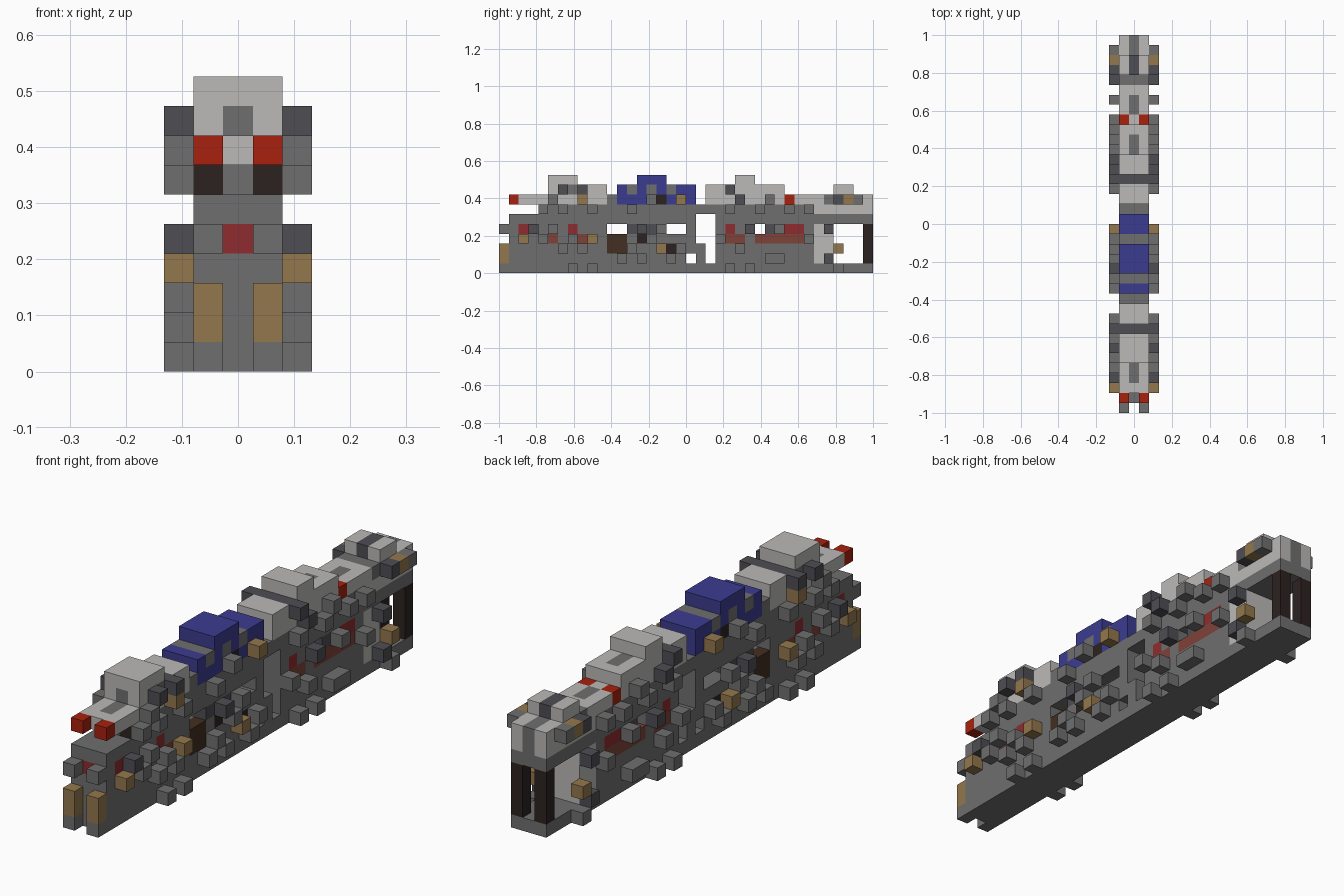
import bpy, bmesh
from mathutils import Vector

U = 2 / 38  # block size: 5 wide, 38 long, 10 high

old = bpy.data.objects.get("Cube")
if old:
    bpy.data.objects.remove(old, do_unlink=True)

PALETTE = {
    "light_grey": (187, 186, 184), "grey": (111, 111, 111), "dark_grey": (78, 77, 83),
    "red": (168, 33, 15), "maroon": (143, 44, 46), "rust": (126, 66, 56),
    "tan": (147, 119, 77), "blue": (59, 59, 144), "black_brown": (44, 34, 33),
    "brown": (66, 46, 33),
}


def linear(c):
    c /= 255
    return c / 12.92 if c < 0.04045 else ((c + 0.055) / 1.055) ** 2.4


MATS = {}
for name, rgb in PALETTE.items():
    mat = bpy.data.materials.new(name)
    col = (*[linear(c) for c in rgb], 1)
    mat.diffuse_color = col
    mat.use_nodes = True
    mat.node_tree.nodes["Principled BSDF"].inputs["Base Color"].default_value = col
    MATS[name] = mat

cells = {}  # (x, row, level) -> (part, colour)
CORE, SIDES, OUTER, MID = (-1, 0, 1), (-1, 1), (-2, 2), (0,)


def span(v):
    return range(v[0], v[1] + 1) if isinstance(v, tuple) else (v,)


def fill(part, xs, rows, levels, colour):
    for x in xs:
        for j in span(rows):
            for k in span(levels):
                cells[x, j, k] = (part, colour)


def paint(xs, rows, levels, colour):
    for x in xs:
        for j in span(rows):
            for k in span(levels):
                if (x, j, k) in cells:
                    cells[x, j, k] = (cells[x, j, k][0], colour)


def carve(xs, rows, levels):
    for x in xs:
        for j in span(rows):
            for k in span(levels):
                cells.pop((x, j, k), None)


# Lower hull
fill("hull", CORE, (1, 37), (0, 5), "grey")
fill("upper_deck", CORE, (4, 32), 6, "grey")
carve(CORE, 21, (1, 5))
carve(CORE, 20, (3, 5))
carve(CORE, 19, 1)
for rows in ((11, 12), (16, 18), 26):
    carve(CORE, rows, 4)
paint(SIDES, 4, 6, "black_brown")

# Front prongs
fill("front_prong", SIDES, 0, 0, "grey")
fill("front_prong", SIDES, 0, (1, 2), "tan")
fill("front_prong", SIDES, 0, 4, "grey")
paint(MID, 1, 4, "maroon")

# Side panels
for rows, levels, colour in (
        ((2, 3), 4, "maroon"), (5, 3, "rust"), ((7, 8), 3, "rust"), (7, 4, "maroon"),
        ((11, 12), (2, 3), "brown"), ((13, 15), 4, "dark_grey"), (14, 3, "black_brown"),
        (17, 2, "black_brown"), (23, 4, "maroon"), ((23, 24), 3, "rust"),
        (27, 4, "dark_grey"), ((26, 28), 3, "rust"), ((29, 30), 4, "maroon"),
        ((29, 30), 3, "rust")):
    paint(SIDES, rows, levels, colour)

# Front roof
fill("front_roof", CORE, (2, 10), 7, "light_grey")
fill("front_roof", CORE, (5, 10), 8, "light_grey")
fill("front_roof", CORE, (5, 7), 9, "light_grey")
paint(CORE, 8, 8, "dark_grey")
paint(MID, (3, 4), 7, "grey")
paint(MID, 5, 8, "grey")
paint(SIDES, 7, 8, "grey")
fill("front_lamp", SIDES, 1, 7, "red")
fill("roof_joint", CORE, 11, 7, "grey")

# Blue middle roof
fill("middle_roof", CORE, (12, 19), (7, 8), "blue")
fill("middle_roof", CORE, (14, 16), 9, "blue")
for row in (13, 17):
    paint(CORE, row, 8, "grey")
paint(SIDES, 15, 8, "grey")
paint(SIDES, 16, 7, "black_brown")

# Rear roof
fill("rear_roof", CORE, (21, 32), 7, "light_grey")
fill("rear_roof", CORE, (21, 28), 8, "light_grey")
fill("rear_roof", CORE, (24, 25), 9, "light_grey")
paint(CORE, 23, 8, "dark_grey")
paint(MID, (26, 27), 8, "grey")
paint(MID, (30, 32), 7, "grey")
paint(SIDES, 29, 7, "red")

# Rear cabin with open bay and dark posts
fill("cabin", CORE, (32, 37), (6, 7), "light_grey")
fill("cabin", CORE, (34, 35), 8, "light_grey")
paint(MID, (34, 35), 8, "dark_grey")
paint(CORE, 33, 7, "grey")
paint(MID, (36, 37), (6, 7), "grey")
fill("bay_wall", CORE, (32, 33), (1, 4), "light_grey")
carve(CORE, (34, 36), (1, 4))
carve(MID, 37, (1, 4))
fill("rear_post", SIDES, 37, (1, 4), "black_brown")

# Side knobs by level
KNOBS = {
    0: (7, 9, 23, 25, 34), 1: (12, 14, 17, 27, 28), 2: (6, 8, 13, 18, 24),
    3: (4, 7, 15, 22, 31), 4: (5, 16, 28), 6: (4, 6, 9, 13, 23, 26, 29, 31),
    7: (5, 15, 27, 36),
}
for level, rows in KNOBS.items():
    for row in rows:
        fill("side_knob", OUTER, row, level, "grey")
for row, level in ((2, 3), (9, 3), (16, 2), (34, 2), (8, 7), (18, 7), (35, 7)):
    fill("side_knob", OUTER, row, level, "tan")
for row, level in ((3, 4), (14, 4), (25, 4), (33, 4), (33, 1), (6, 8), (8, 8),
                   (23, 8), (24, 7), (34, 7)):
    fill("side_knob", OUTER, row, level, "dark_grey")

# Build one mesh per part from the exposed block faces
AXES = [Vector(v) for v in ((1, 0, 0), (0, 1, 0), (0, 0, 1))]
for part in sorted({p for p, c in cells.values()}):
    mesh = bpy.data.meshes.new(part)
    used = sorted({c for p, c in cells.values() if p == part})
    for c in used:
        mesh.materials.append(MATS[c])
    bm = bmesh.new()
    for (x, j, k), (p, colour) in cells.items():
        if p != part:
            continue
        centre = Vector((x, j - 18.5, k + 0.5))
        for i in range(3):
            for s in (-1, 1):
                d = AXES[i] * s
                if (x + int(d.x), j + int(d.y), k + int(d.z)) in cells:
                    continue
                a = AXES[(i + 1) % 3]
                b = d.cross(a)
                ring = (-a - b, a - b, a + b, b - a)
                face = bm.faces.new([bm.verts.new((centre + (d + r) / 2) * U) for r in ring])
                face.material_index = used.index(colour)
    bmesh.ops.remove_doubles(bm, verts=bm.verts[:], dist=U / 100)
    bm.to_mesh(mesh)
    bm.free()
    bpy.context.collection.objects.link(bpy.data.objects.new(part, mesh))
